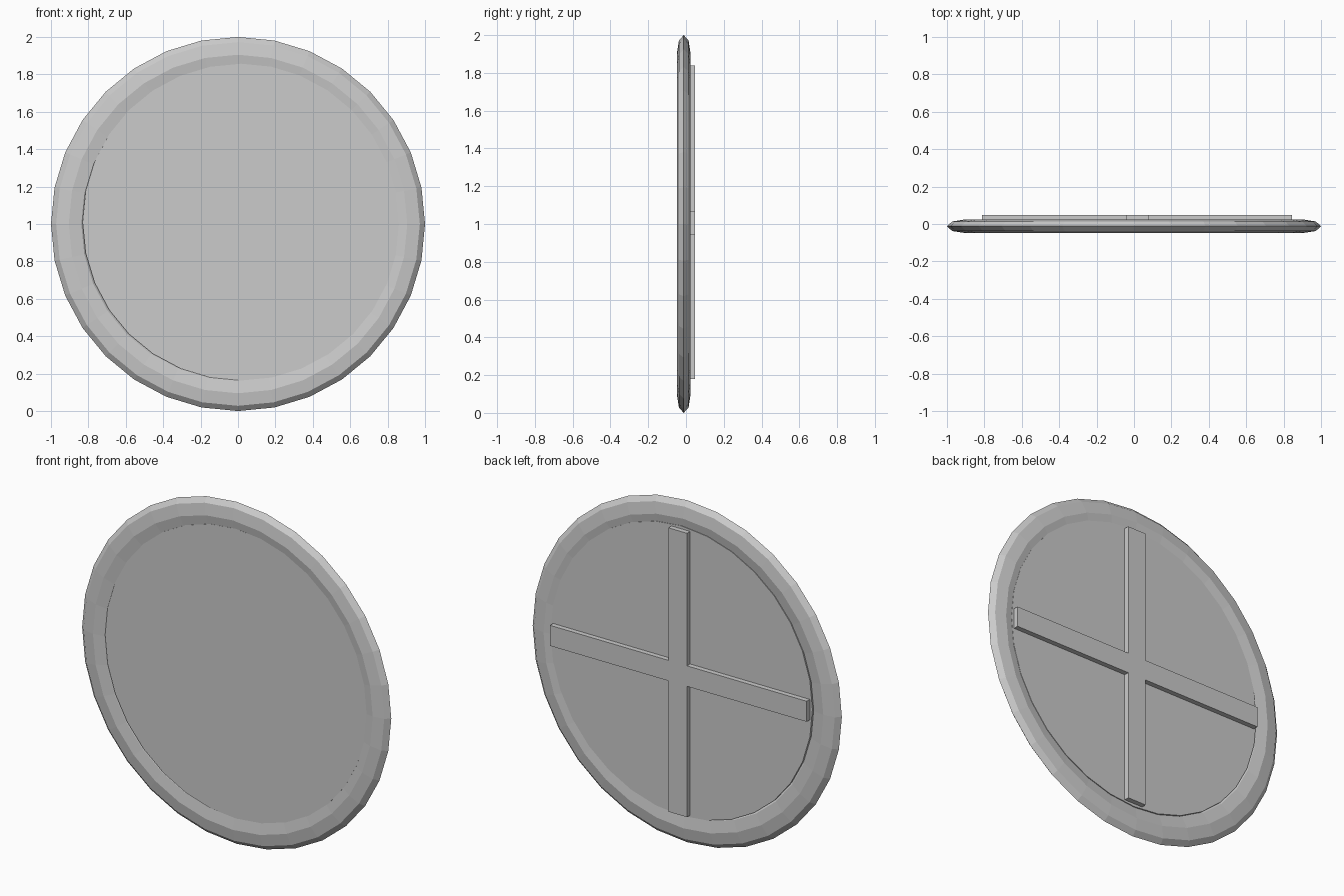
import bpy
from math import pi

if "Cube" in bpy.data.objects:
    bpy.data.objects.remove(bpy.data.objects["Cube"])

CX, CZ = 0.016, 1.01          # slightly off-centre panel and braces
FRONT, BACK, BRACE = -0.041, 0.019, 0.048


def apply(name):
    ob = bpy.context.object
    ob.name = name
    bpy.ops.object.transform_apply(location=False, rotation=True, scale=True)
    return ob


# rounded rim: torus flattened along y
bpy.ops.mesh.primitive_torus_add(major_segments=32, minor_segments=8,
                                 major_radius=0.905, minor_radius=0.095,
                                 location=(0, -0.012, 1), rotation=(pi / 2, 0, 0))
bpy.context.object.scale = (1, 1, 0.036 / 0.095)
apply("rim")

# round panel
bpy.ops.mesh.primitive_cylinder_add(vertices=32, radius=0.847, depth=BACK - FRONT,
                                    location=(CX, (FRONT + BACK) / 2, CZ),
                                    rotation=(pi / 2, 0, 0))
apply("panel")

# crossed braces on the back, running through the panel
for name, x, z, sx, sz in (("brace_vertical", 0.02, CZ, 0.12, 1.66),
                           ("brace_horizontal", CX, 1.005, 1.66, 0.12)):
    bpy.ops.mesh.primitive_cube_add(size=1, location=(x, (FRONT + BRACE) / 2 + 0.001, z))
    bpy.context.object.scale = (sx, BRACE - FRONT - 0.002, sz)
    apply(name)
